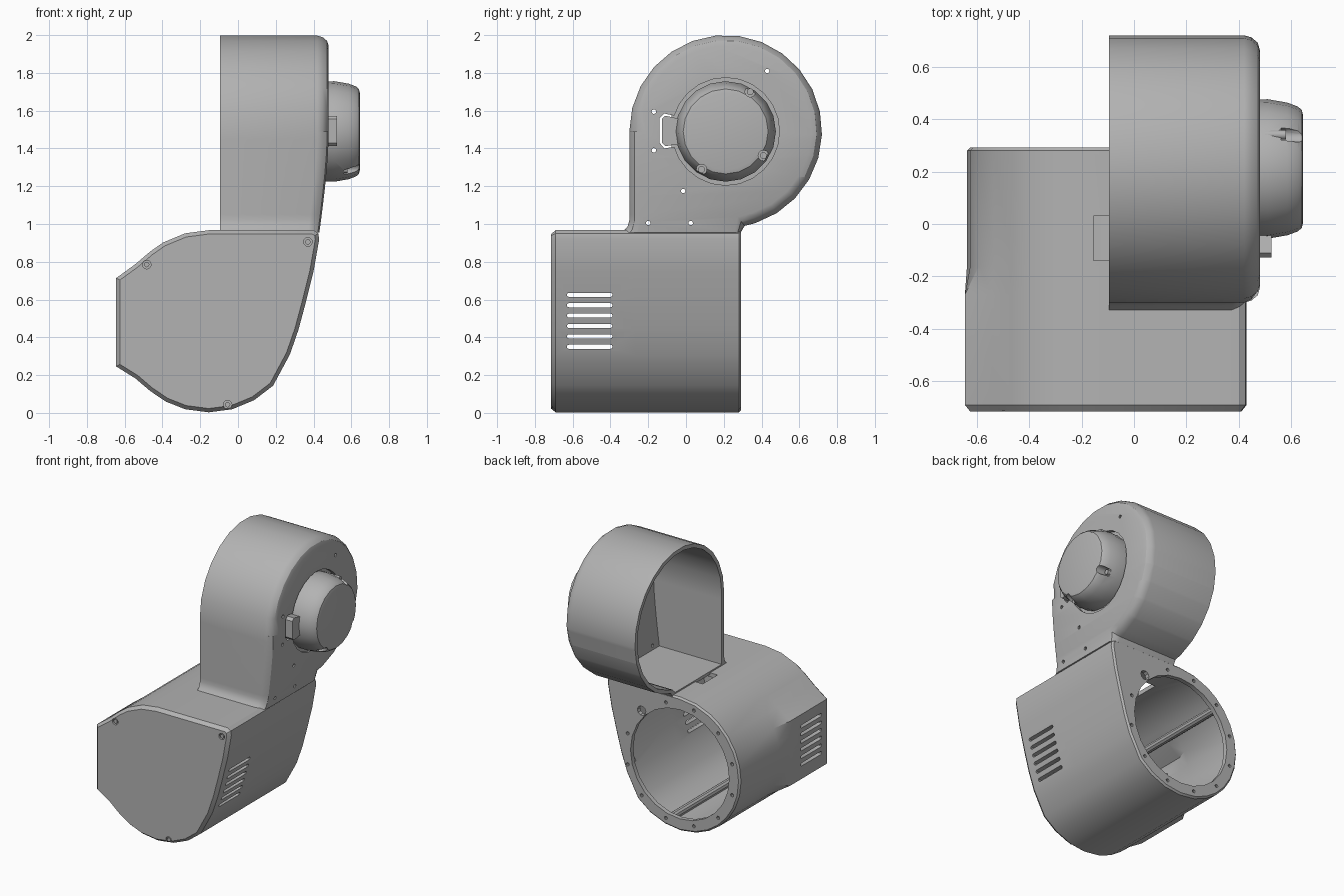
import bpy, bmesh
from math import sin, cos, pi, radians, sqrt
from mathutils import Vector

if "Cube" in bpy.data.objects:
    bpy.data.objects.remove(bpy.data.objects["Cube"])

grey = bpy.data.materials.new("housing grey")
grey.diffuse_color = (0.45, 0.45, 0.45, 1)
grey.use_nodes = True
grey.node_tree.nodes["Principled BSDF"].inputs["Base Color"].default_value = grey.diffuse_color


def loft(name, rings):
    """Closed solid through rings of equal point count."""
    bm = bmesh.new()
    rows = [[bm.verts.new(p) for p in r] for r in rings]
    n = len(rows[0])
    for a, b in zip(rows, rows[1:]):
        for i in range(n):
            bm.faces.new((a[i], a[(i + 1) % n], b[(i + 1) % n], b[i]))
    bm.faces.new(rows[0])
    bm.faces.new(rows[-1])
    bmesh.ops.recalc_face_normals(bm, faces=bm.faces)
    me = bpy.data.meshes.new(name)
    bm.to_mesh(me)
    bm.free()
    me.materials.append(grey)
    ob = bpy.data.objects.new(name, me)
    bpy.context.collection.objects.link(ob)
    return ob


def along_x(pts, x):
    return [(x, a, b) for a, b in pts]


def along_y(pts, y):
    return [(a, y, b) for a, b in pts]


def circle(c, r, n=24):
    return [(c[0] + r * cos(2 * pi * i / n), c[1] + r * sin(2 * pi * i / n)) for i in range(n)]


def slot(a, b, z, r):
    """Rounded slot outline."""
    ends = [(b, -90), (a, 90)]
    return [(c + r * cos(radians(s + t)), z + r * sin(radians(s + t)))
            for c, s in ends for t in range(0, 181, 45)]


def inset(pts, d):
    """Mitred inset of a counter-clockwise outline."""
    out, n = [], len(pts)
    for i in range(n):
        p0, p, p1 = (Vector(pts[j % n]) for j in (i - 1, i, i + 1))
        e, f = (p - p0).normalized(), (p1 - p).normalized()
        m = Vector((-e.y - f.y, e.x + f.x)).normalized()
        k = d / max(0.6, m.dot(Vector((-f.y, f.x))))
        out.append(tuple(p + m * k))
    return out


def cut(target, cutter):
    mod = target.modifiers.new("cut", 'BOOLEAN')
    mod.operation = 'DIFFERENCE'
    mod.solver = 'EXACT'
    mod.object = cutter
    bpy.context.view_layer.objects.active = target
    bpy.ops.object.modifier_apply(modifier=mod.name)
    bpy.data.objects.remove(cutter, do_unlink=True)


def prism_x(name, pts, a, b):
    return loft(name, [along_x(pts, a), along_x(pts, b)])


def prism_y(name, pts, a, b):
    return loft(name, [along_y(pts, a), along_y(pts, b)])


# ---- lower body: motor barrel running front to back ----
BC, BR = (-0.155, 0.485), 0.482
right_edge = [(0.275, 0.31), (0.32, 0.44), (0.355, 0.57), (0.40, 0.75), (0.43, 0.92),
              (0.425, 0.95), (0.40, 0.967)]


def body_outline(vented):
    pts = []
    for t in [90, 105, 120, 130, 142, 155, 167, 180, 193, 206, 218, 230, 242, 255, 270, 285, 300, 315]:
        d, r = abs(t - 180), BR
        if vented and d < 30:
            r = 0.49 / cos(radians(d))
        elif vented and d < 40:
            r = 0.492
        pts.append((BC[0] + r * cos(radians(t)), BC[1] + r * sin(radians(t))))
    return pts + right_edge


F, C = body_outline(True), body_outline(False)
body = loft("lower_body", [along_y(inset(F, 0.02), -0.715), along_y(F, -0.69), along_y(F, -0.27),
                           along_y(C, -0.16), along_y(C, 0.28), along_y(inset(C, 0.012), 0.292)])
Fi, Ci = inset(F, 0.03), inset(C, 0.03)
cut(body, loft("cavity", [along_y(Fi, -0.68), along_y(Fi, -0.27), along_y(Ci, -0.16), along_y(Ci, 0.26)]))
cut(body, prism_y("bore", circle(BC, 0.395), 0.2, 0.4))
# cooling slots through both sides
for i in range(6):
    cut(body, prism_x("vent", slot(-0.62, -0.40, 0.35 + 0.055 * i, 0.011), -1, 1))
# flange bolt holes and cable hole
for i in range(12):
    t = radians(15 + 30 * i)
    c = (BC[0] + 0.433 * cos(t), BC[1] + 0.433 * sin(t))
    big = i == 1
    cut(body, prism_y("bolt", circle(c, 0.034 if big else 0.012, 10), 0.2, 0.4))
# pocket in the top of the barrel
cut(body, loft("pocket", [[(-0.155, -0.14, z), (-0.06, -0.14, z), (-0.06, 0.03, z), (-0.155, 0.03, z)]
                          for z in (0.9, 1.1)]))
# front screws with inner posts
for i, c in enumerate([(-0.483, 0.785), (0.37, 0.905), (-0.055, 0.043)]):
    cut(body, prism_y("screw_seat", circle(c, 0.023, 12), -0.8, -0.70))
    prism_y(f"front_screw_{i}", circle(c, 0.014, 12), -0.712, -0.69)
    d = (Vector(BC) - Vector(c)).normalized() * 0.02
    prism_y(f"screw_post_{i}", circle((c[0] + d.x, c[1] + d.y), 0.028, 10), -0.69, 0.27)

# ---- upper housing: open drum with neck ----
DC = (0.21, 1.49)


def drum_outline(r, bottom_left, bottom_right):
    arc = [(DC[0] + r * cos(radians(t)), DC[1] + r * sin(radians(t))) for t in range(-72, 181, 14)]
    arc.append((DC[0] - r, DC[1]))
    return bottom_right + arc + bottom_left


def lean(ob):
    """Slice the flat side into bands and curve it inward towards the base."""
    bm = bmesh.new()
    bm.from_mesh(ob.data)
    for z in (1.05, 1.15, 1.25, 1.35, 1.45):
        bmesh.ops.bisect_plane(bm, geom=bm.verts[:] + bm.edges[:] + bm.faces[:],
                               plane_co=(0, 0, z), plane_no=(0, 0, 1))
    for v in bm.verts:
        if v.co.x > 0.3 and v.co.z < 1.45:
            v.co.x -= 0.05 * ((1.45 - v.co.z) / 0.5) ** 1.4
    bm.to_mesh(ob.data)
    bm.free()


outer = drum_outline(0.51, [(-0.30, 1.02), (-0.31, 0.985), (-0.34, 0.955)], [(0.29, 0.955), (0.31, 0.99)])


def rounded(d):
    return [(y, 0.955 if q[1] < 0.96 else z) for (y, z), q in zip(inset(outer, d), outer)]


drum = loft("upper_housing", [along_x(outer, -0.095), along_x(outer, 0.42), along_x(rounded(0.008), 0.448),
                              along_x(rounded(0.028), 0.472), along_x(rounded(0.055), 0.48)])
lean(drum)
inner = drum_outline(0.482, [(-0.272, 1.02), (-0.272, 0.977)], [(0.262, 0.977), (0.285, 1.005)])
hollow = prism_x("hollow", inner, -0.3, 0.45)
lean(hollow)
cut(drum, hollow)
# recess for the cap and its cable outlet
cut(drum, prism_x("recess", circle(DC, 0.285), 0.3, 0.6))
cut(drum, prism_x("outlet_recess", [(-0.14, 1.43), (-0.115, 1.40), (0, 1.42), (0, 1.56),
                                    (-0.115, 1.585), (-0.14, 1.56)], 0.3, 0.6))
# pin holes
for c in [(0.43, 1.81), (-0.17, 1.595), (-0.17, 1.39), (-0.015, 1.175), (-0.2, 1.005), (0.025, 1.005)]:
    cut(drum, prism_x("pin", circle(c, 0.012, 10), 0.2, 0.6))

# ---- round end cap ----
cap = loft("end_cap", [along_x(circle(DC, r, 20), x) for x, r in
                       [(0.415, 0.30), (0.446, 0.30), (0.447, 0.264), (0.51, 0.266), (0.585, 0.253),
                        (0.625, 0.238), (0.64, 0.225), (0.645, 0.205)]])
for i, c in enumerate([(0.34, 1.70), (0.41, 1.362), (0.082, 1.288)]):
    cut(cap, prism_x("cap_screw_seat", circle(c, 0.028, 12), 0.56, 0.8))
    prism_x(f"cap_screw_{i}", circle(c, 0.018, 12), 0.5, 0.58)
# cable outlet tab
prism_x("cable_outlet", [(-0.128, 1.43), (-0.11, 1.412), (0, 1.43), (0, 1.55),
                         (-0.11, 1.573), (-0.128, 1.555)], 0.42, 0.525)

# ---- shading ----
bpy.ops.object.select_all(action='SELECT')
bpy.context.view_layer.objects.active = body
bpy.ops.object.shade_smooth_by_angle(angle=radians(32))
